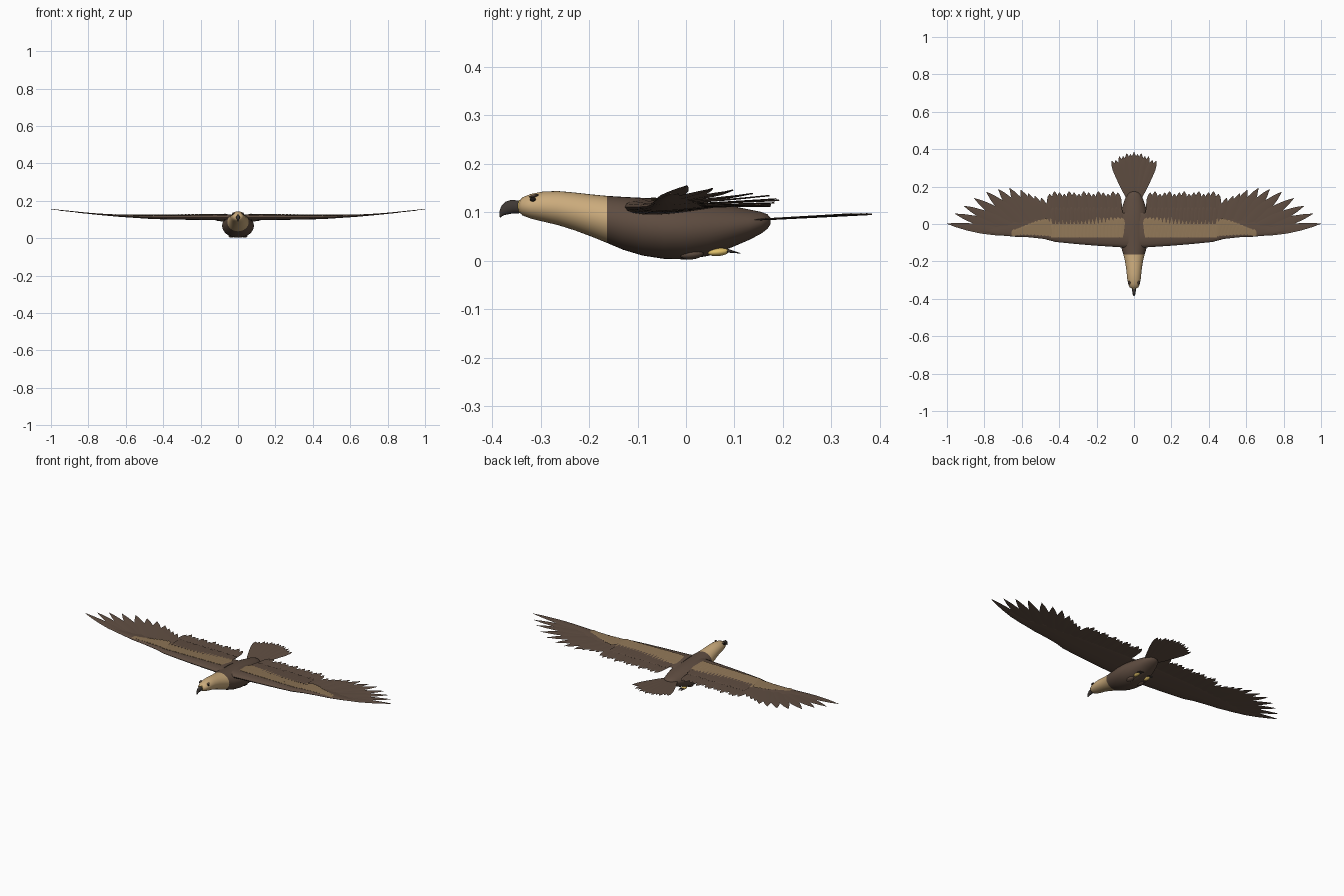
import bpy, bmesh, math
from mathutils import Vector, Matrix

if "Cube" in bpy.data.objects:
    bpy.data.objects.remove(bpy.data.objects["Cube"])


def mat(name, rgb):
    m = bpy.data.materials.new(name)
    m.diffuse_color = (*[(c / 255 / 12.92 if c < 10 else ((c / 255 + .055) / 1.055) ** 2.4) for c in rgb], 1)
    m.use_nodes = True
    m.node_tree.nodes["Principled BSDF"].inputs["Base Color"].default_value = m.diffuse_color
    return m


BROWN = mat("body brown", (94, 76, 64))
FLIGHT = mat("flight feather brown", (96, 78, 66))
TAN = mat("covert tan", (142, 117, 86))
GOLD = mat("head gold", (203, 171, 124))
DARK = mat("beak dark", (62, 56, 52))
YELLOW = mat("foot yellow", (222, 190, 104))
BLACK = mat("eye black", (25, 20, 18))


def finish(name, bm, mats, mirror=False, smooth=50):
    bmesh.ops.recalc_face_normals(bm, faces=bm.faces)
    me = bpy.data.meshes.new(name)
    bm.to_mesh(me)
    bm.free()
    ob = bpy.data.objects.new(name, me)
    bpy.context.collection.objects.link(ob)
    for m in mats:
        me.materials.append(m)
    if mirror:
        ob.modifiers.new("Mirror", 'MIRROR').use_mirror_merge = False
    bpy.ops.object.select_all(action='DESELECT')
    ob.select_set(True)
    bpy.context.view_layer.objects.active = ob
    bpy.ops.object.shade_smooth_by_angle(angle=math.radians(smooth))
    return ob


def loft(bm, rings):
    """Skin closed rings of points and cap both ends."""
    vs = [[bm.verts.new(p) for p in r] for r in rings]
    n = len(vs[0])
    for a, b in zip(vs, vs[1:]):
        for i in range(n):
            bm.faces.new((a[i], a[(i + 1) % n], b[(i + 1) % n], b[i]))
    bm.faces.new(vs[0])
    bm.faces.new(vs[-1])


def angles(n):
    return [2 * math.pi * i / n for i in range(n)]


def ellipsoid(name, loc, size, m, mirror=True, tilt=0):
    bm = bmesh.new()
    bmesh.ops.create_uvsphere(bm, u_segments=20, v_segments=12, radius=1, matrix=Matrix.Translation(loc)
                              @ Matrix.Rotation(tilt, 4, 'X') @ Matrix.Diagonal((*size, 1)))
    return finish(name, bm, [m], mirror)


# body and head: y, bottom z, top z, half width
prof = [(-.345, .102, .122, .012), (-.338, .094, .131, .024), (-.32, .087, .138, .031), (-.295, .081, .143, .036),
        (-.265, .074, .144, .039), (-.23, .063, .141, .043), (-.195, .050, .137, .049), (-.163, .037, .134, .057),
        (-.13, .023, .132, .067), (-.09, .011, .130, .078), (-.045, .004, .128, .085), (0, .003, .125, .084),
        (.045, .010, .121, .075), (.09, .026, .114, .063), (.13, .043, .106, .050), (.155, .056, .101, .038),
        (.168, .066, .096, .025), (.174, .075, .089, .010)]
bm = bmesh.new()
loft(bm, [[(w * math.cos(a), y, (b + t) / 2 + (t - b) / 2 * math.sin(a)) for a in angles(36)]
          for y, b, t, w in prof])
for f in bm.faces:
    f.material_index = int(f.calc_center_median().y < -.163)
finish("body", bm, [BROWN, GOLD])

# hooked beak, cere, eyes
bm = bmesh.new()
beak = [(-.345, .111, .013, .010), (-.358, .112, .014, .010), (-.370, .109, .013, .008),
        (-.379, .103, .009, .006), (-.383, .096, .005, .004), (-.384, .090, .001, .001)]
loft(bm, [[(w * math.cos(a), y + .35 * i * h * math.sin(a) * -.3, z + h * math.sin(a)) for a in angles(16)]
          for i, (y, z, h, w) in enumerate(beak)])
finish("beak", bm, [DARK])
ellipsoid("cere", (0, -.342, .112), (.013, .007, .014), YELLOW, False)
ellipsoid("eye", (.0275, -.316, .127), (.005, .006, .005), BLACK)
ellipsoid("brow", (.0255, -.314, .134), (.006, .010, .003), BROWN, tilt=.25)

# tucked legs
ellipsoid("thigh", (.035, .012, .014), (.016, .025, .011), BROWN, tilt=.1)
ellipsoid("foot", (.035, .067, .018), (.012, .022, .008), YELLOW, tilt=.1)
bm = bmesh.new()
for dx in (-.009, 0, .009):
    bmesh.ops.create_cone(bm, segments=8, radius1=.004, radius2=0, depth=.03, cap_ends=True,
                          matrix=Matrix.Translation((.035 + dx, .10, .018)) @ Matrix.Rotation(-math.pi / 2 - .2, 4, 'X'))
finish("claws", bm, [DARK], True)


def wing_z(x):
    return .111 + .042 * (max(0, x - .4) / .6) ** 1.6


ROUND = [(0, .5), (.3, .85), (.6, 1), (.8, .95), (.92, .65), (1, .08)]
POINT = [(0, .45), (.3, .9), (.5, 1), (.7, .8), (.87, .45), (1, .03)]


def feather(bm, base, tip, width, zb, zt, shape=ROUND, height=wing_z, thick=.0015):
    """Thin blade with a raised shaft; zb and zt lift it above the height curve."""
    b, t = Vector(base), Vector(tip)
    side = (t - b).normalized().orthogonal() * width / 2
    rings = []
    for s, w in shape:
        c = b.lerp(t, s)
        z = height(c.x) + zb + (zt - zb) * s
        l, r = c + side * w, c - side * w
        rings.append([(l.x, l.y, z), (c.x, c.y, z + thick), (r.x, r.y, z), (c.x, c.y, z - thick)])
    loft(bm, rings)


# wing arm and hand: x, leading y, trailing y, half thickness
arm = [(.03, -.128, .06, .017), (.08, -.124, .06, .016), (.20, -.116, .055, .014), (.32, -.106, .05, .012),
       (.42, -.096, .045, .010), (.48, -.080, .04, .009), (.56, -.071, .03, .007), (.64, -.068, .02, .006),
       (.74, -.057, -.01, .004), (.86, -.034, -.015, .002)]
bm = bmesh.new()
loft(bm, [[(x, (l + t) / 2 + (t - l) / 2 * math.cos(a),
            wing_z(x) + h * math.sin(a) * (1 - .65 * math.cos(a))  * .85) for a in angles(20)]
          for x, l, t, h in arm])
finish("wing_arm", bm, [BROWN], True)

# inner flight feathers
bm = bmesh.new()
for i in range(15):
    x = .075 + i * .026
    feather(bm, (x, -.02), (x + .012, .168 + .008 * math.sin(i * 2.1)), .036, 0, .002 + .003 * (i % 2))
finish("secondary_feathers", bm, [FLIGHT], True)

# outer flight feathers, fanned
tips = [(.462, .125), (.495, .140), (.53, .150), (.565, .163), (.605, .182), (.665, .192), (.725, .186),
        (.79, .172), (.855, .138), (.91, .097), (.958, .055), (1.0, .002)]
bm = bmesh.new()
for i, t in enumerate(tips):
    k = i / (len(tips) - 1)
    base = (.44 + .19 * k, -.01 - .045 * k)
    feather(bm, base, t, .05 + .016 * math.sin(k * math.pi), .001 * (i % 2), .001 + .0015 * (i % 2), POINT)
finish("primary_feathers", bm, [FLIGHT], True)

# brown covert row
bm = bmesh.new()
for i in range(19):
    x = .07 + i * .02
    feather(bm, (x, .0), (x + .004, .088 + .004 * (i % 2)), .026, .010, .006)
finish("greater_coverts", bm, [BROWN], True)

# tan covert rows, then tan patch on the hand
bm = bmesh.new()
for row, (y0, y1, lift) in enumerate([(-.045, .034, .0165), (-.072, -.005, .0195)]):
    for i in range(20):
        x = .065 + i * .0192 + row * .004
        drop = .005 * x / .43
        feather(bm, (x, y0), (x + .003, y1 + .003 * (i % 2)), .036, lift - drop, lift - .007 - drop)
for i in range(11):
    x = .445 + i * .018
    k = i / 10
    feather(bm, (x, -.064 + .012 * k), (x + .03, .030 - .072 * k ** 1.3), .036, .0135 - .007 * k, .010 - .005 * k)
finish("tan_coverts", bm, [TAN], True)

# tail fan
bm = bmesh.new()
for i in range(13):
    a = (i - 6) / 6
    tip = (.118 * a, .384 - .048 * abs(a) ** 1.8 - .008 * (i % 2))
    feather(bm, (.022 * a, .12), tip, .034, 0, .013, height=lambda x: .083 + .0008 * (i % 2))
finish("tail_feathers", bm, [FLIGHT])
